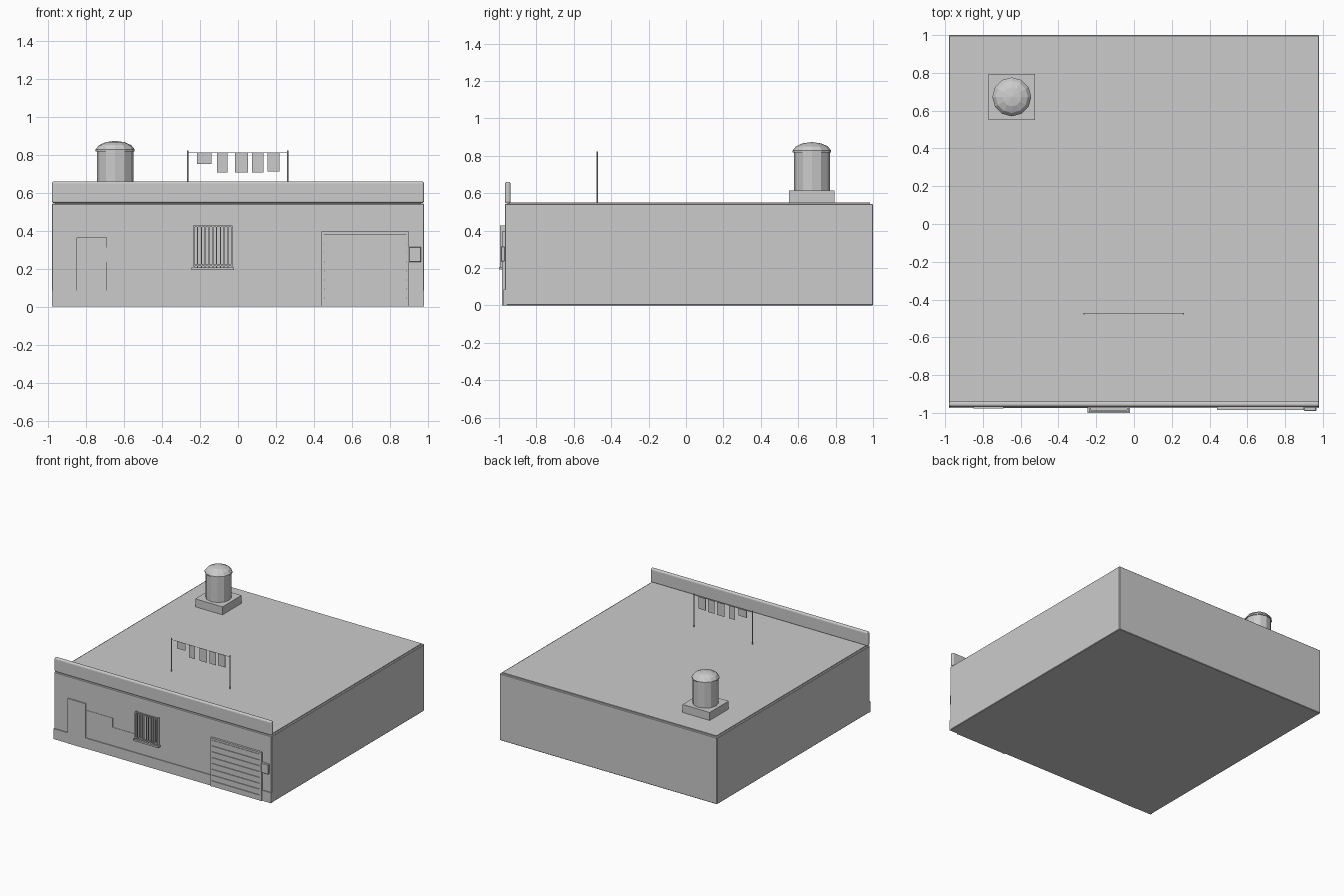
import bpy, bmesh, math

old = bpy.data.objects.get("Cube")
if old:
    bpy.data.objects.remove(old, do_unlink=True)

GREY = (0.6, 0.6, 0.6, 1)
mat = bpy.data.materials.new("plain grey")
mat.use_nodes = True
mat.diffuse_color = GREY
mat.node_tree.nodes["Principled BSDF"].inputs["Base Color"].default_value = GREY


def finish(name, bm):
    bmesh.ops.recalc_face_normals(bm, faces=bm.faces)
    mesh = bpy.data.meshes.new(name)
    bm.to_mesh(mesh)
    bm.free()
    mesh.materials.append(mat)
    ob = bpy.data.objects.new(name, mesh)
    bpy.context.collection.objects.link(ob)
    return ob


def box(name, x, y, z, bevel=0, segments=1):
    bm = bmesh.new()
    bmesh.ops.create_cube(bm, size=1)
    for v in bm.verts:
        v.co = [sum(r) / 2 + c * (r[1] - r[0]) for r, c in zip((x, y, z), v.co)]
    ob = finish(name, bm)
    if bevel:
        mod = ob.modifiers.new("soft edges", "BEVEL")
        mod.width = bevel
        mod.segments = segments
    return ob


def lathe(name, profile, x, y, sides):
    bm = bmesh.new()
    pts = [bm.verts.new((x + r, y, z)) for r, z in profile]
    edges = [bm.edges.new(p) for p in zip(pts, pts[1:])]
    bmesh.ops.spin(bm, geom=pts + edges, cent=(x, y, 0), axis=(0, 0, 1),
                   angle=math.tau, steps=sides)
    bmesh.ops.remove_doubles(bm, verts=bm.verts, dist=0.0005)
    return finish(name, bm)


def wall_panel(name, outline, back, front):
    bm = bmesh.new()
    face = bm.faces.new([bm.verts.new((x, back, z)) for x, z in outline])
    new = bmesh.ops.extrude_face_region(bm, geom=[face])["geom"]
    for v in new:
        if isinstance(v, bmesh.types.BMVert):
            v.co.y = front
    return finish(name, bm)


WALL = -0.968
ROOF = 0.55

# Building shell
box("walls", (-0.98, 0.98), (WALL, 1), (0, 0.543), 0.004)
box("roof_slab", (-0.965, 0.965), (-0.95, 0.985), (0.53, ROOF))
box("parapet", (-0.98, 0.98), (WALL, -0.938), (0.545, 0.66), 0.012, 3)

# Plinth and door
for name, x in (("plinth_left", (-0.98, -0.85)), ("plinth_middle", (-0.69, 0.44)),
                ("plinth_right", (0.9, 0.98))):
    box(name, x, (-0.975, WALL + 0.01), (0, 0.085))
box("door", (-0.85, -0.69), (-0.977, WALL + 0.01), (0, 0.365))

# Stepped patch of bare wall beside the door
wall_panel("bare_wall_patch",
           [(-0.69, 0.31), (-0.45, 0.31), (-0.45, 0.235), (-0.03, 0.235), (-0.03, 0.195),
            (-0.19, 0.195), (-0.19, 0.145), (-0.52, 0.145), (-0.52, 0.235), (-0.69, 0.235)],
           WALL + 0.005, WALL - 0.003)

# Garage shutter with lapped slats
box("shutter_back", (0.44, 0.9), (-0.976, WALL + 0.01), (0, 0.395))
for x in (0.44, 0.885):
    box("shutter_rail", (x, x + 0.015), (-0.985, WALL), (0, 0.395))
box("shutter_header", (0.455, 0.885), (-0.985, WALL), (0.38, 0.395))
SLATS = 8
for i in range(SLATS):
    h = 0.38 / SLATS
    box("shutter_slat", (0.455, 0.885), (-0.982, WALL), (i * h, (i + 1) * h - 0.004))
box("meter_box", (0.9, 0.965), (-0.99, WALL), (0.235, 0.315), 0.003)

# Barred window
box("window_pane", (-0.23, -0.035), (-0.972, WALL), (0.205, 0.42))
box("window_sill", (-0.245, -0.02), (-1, WALL), (0.192, 0.205))
for z in (0.215, 0.418):
    box("grille_rail", (-0.237, -0.03), (-0.994, -0.984), (z, z + 0.008))
for x in (-0.237, -0.038):
    box("grille_side", (x, x + 0.008), (-0.994, WALL), (0.205, 0.426))
for i in range(1, 10):
    x = -0.233 + i * 0.02
    box("grille_bar", (x - 0.003, x + 0.003), (-0.992, -0.986), (0.205, 0.42))

# Water tank on its base
box("tank_base", (-0.77, -0.525), (0.55, 0.795), (0.54, 0.615))
lathe("tank_body", [(0, 0.61), (0.096, 0.61), (0.096, 0.825), (0, 0.825)], -0.647, 0.673, 12)
lathe("tank_lid", [(0, 0.818), (0.103, 0.818), (0.103, 0.828), (0.085, 0.85),
                   (0.05, 0.866), (0, 0.873)], -0.647, 0.673, 12)

# Washing line
LINE = -0.475
for x in (-0.265, 0.261):
    lathe("line_pole", [(0, 0.545), (0.004, 0.545), (0.004, 0.823), (0, 0.823)], x, LINE, 8)
box("line_cord", (-0.265, 0.261), (LINE - 0.001, LINE + 0.001), (0.809, 0.811))
for x, w, z in ((-0.215, 0.075, 0.752), (-0.11, 0.055, 0.707), (-0.015, 0.068, 0.706),
                (0.075, 0.06, 0.707), (0.155, 0.063, 0.712)):
    box("washing", (x, x + w), (LINE - 0.001, LINE + 0.001), (z, 0.808))
